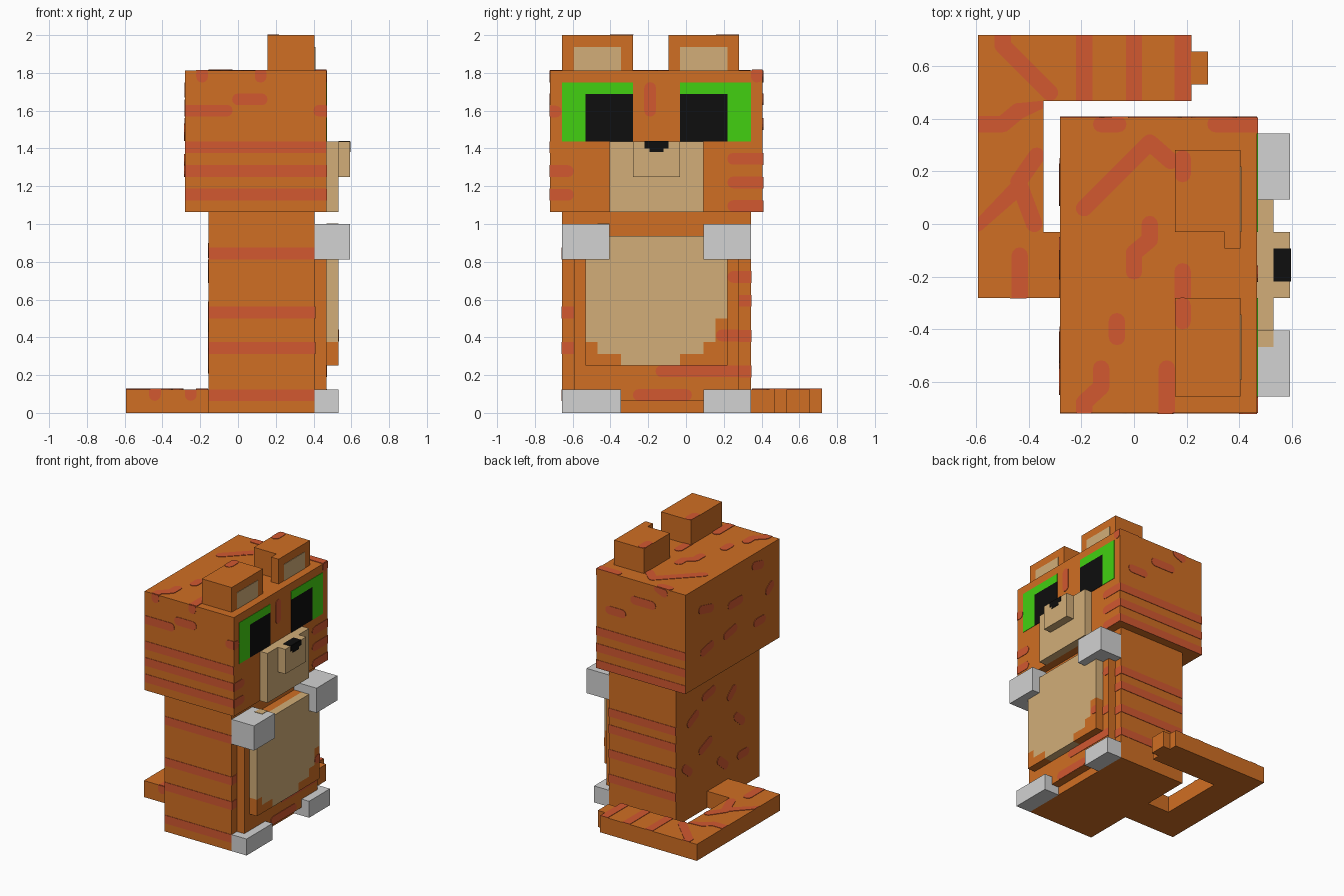
import bpy, bmesh, math
from mathutils import Vector

if "Cube" in bpy.data.objects:
    bpy.data.objects.remove(bpy.data.objects["Cube"])

U = 1 / 16                       # one voxel
OX, OY = -9.5 * U, -11.5 * U     # grid origin
T = 0.003                        # thickness of painted plates


def material(name, rgb):
    lin = [(c / 255 / 12.92) if c < 11 else ((c / 255 + 0.055) / 1.055) ** 2.4 for c in rgb]
    m = bpy.data.materials.new(name)
    m.use_nodes = True
    m.diffuse_color = (*lin, 1)
    b = next(n for n in m.node_tree.nodes if n.type == 'BSDF_PRINCIPLED')
    b.inputs["Base Color"].default_value = (*lin, 1)
    b.inputs["Roughness"].default_value = 0.9
    return m


ORANGE = material("orange fur", (208, 110, 35))
STRIPE = material("rust stripe", (210, 88, 48))
TAN = material("cream fur", (210, 174, 120))
GREY = material("pale grey paw", (210, 210, 210))
BLACK = material("black", (14, 14, 14))
GREEN = material("green eye", (66, 208, 17))


def finish(name, bm, mat):
    bmesh.ops.recalc_face_normals(bm, faces=bm.faces)
    me = bpy.data.meshes.new(name)
    bm.to_mesh(me)
    bm.free()
    me.materials.append(mat)
    ob = bpy.data.objects.new(name, me)
    bpy.context.collection.objects.link(ob)
    return ob


def prism(bm, axis, pts, lo, hi):
    """Extrude a 2D outline along an axis; the outline uses the other two axes in order."""
    def at(p, d):
        v = list(p)
        v.insert(axis, d)
        return bm.verts.new(v)
    a = [at(p, lo) for p in pts]
    b = [at(p, hi) for p in pts]
    bm.faces.new(a)
    bm.faces.new(b[::-1])
    for i in range(len(a)):
        j = (i + 1) % len(a)
        bm.faces.new((a[i], a[j], b[j], b[i]))


def gx(i): return OX + i * U
def gy(j): return OY + j * U


def box(name, mat, i, j, k):
    """Block given by voxel ranges along x, y and z."""
    bm = bmesh.new()
    x, y = [gx(v) for v in i], [gy(v) for v in j]
    prism(bm, 2, [(x[0], y[0]), (x[1], y[0]), (x[1], y[1]), (x[0], y[1])], k[0] * U, k[1] * U)
    return finish(name, bm, mat)


def plate(name, mat, axis, sign, pos, rects):
    """Thin rectangles u0, u1, v0, v1 on a face, in world units."""
    bm = bmesh.new()
    for u0, u1, v0, v1 in rects:
        prism(bm, axis, [(u0, v0), (u1, v0), (u1, v1), (u0, v1)], pos, pos + sign * T)
    return finish(name, bm, mat)


def stripes(name, axis, sign, pos, rect, strokes, r=U / 2):
    """Thin round-ended strokes u0, v0, u1, v1 clipped to the face rectangle."""
    bm = bmesh.new()
    for n, (u0, v0, u1, v1) in enumerate(strokes):
        ang = math.atan2(v1 - v0, u1 - u0)
        pts = []
        for cu, cv, start in ((u1, v1, ang - math.pi / 2), (u0, v0, ang + math.pi / 2)):
            for s in range(7):
                a = start + math.pi * s / 6
                p = (min(max(cu + r * math.cos(a), rect[0]), rect[1]),
                     min(max(cv + r * math.sin(a), rect[2]), rect[3]))
                if not pts or (Vector(p) - Vector(pts[-1])).length > 1e-5:
                    pts.append(p)
        if (Vector(pts[0]) - Vector(pts[-1])).length < 1e-5:
            pts.pop()
        # stagger the heights slightly so crossing strokes stay clean
        prism(bm, axis, pts, pos, pos + sign * (T + n * 0.0001))
    return finish(name, bm, STRIPE)


def bands(a, b, ks):
    """Full-width horizontal strokes at voxel row centres."""
    return [(a - U, (k + 0.5) * U, b + U, (k + 0.5) * U) for k in ks]


# Head, torso and chest
box("head", ORANGE, (5, 17), (0, 18), (17, 29))
box("torso", ORANGE, (7, 16), (1, 17), (0, 17))
box("chest", ORANGE, (16, 17), (2, 16), (1, 15))

# Cream belly with stepped orange lower corners
bm = bmesh.new()
outline = [(3, 15), (3, 6), (4, 6), (4, 5), (6, 5), (6, 4), (11, 4), (11, 5),
           (13, 5), (13, 6), (14, 6), (14, 8), (15, 8), (15, 15)]
prism(bm, 0, [(gy(j), k * U) for j, k in outline], gx(17), gx(18))
finish("belly", bm, TAN)
for n, (j, k) in enumerate([((3, 4), (4, 6)), ((4, 6), (4, 5)), ((11, 13), (4, 5)),
                            ((13, 14), (4, 6)), ((14, 15), (4, 8))]):
    box(f"belly_corner_{n}", ORANGE, (17, 18), j, k)

# Muzzle and nose
box("muzzle", TAN, (17, 18), (5, 13), (17, 23))
box("snout", TAN, (18, 19), (7, 11), (20, 23))
plate("nose_front", BLACK, 0, 1, gx(19), [(gy(8), gy(10), 1.40, 23 * U),
                                          (gy(8.4), gy(9.6), 1.38, 1.40)])
plate("nose_top", BLACK, 2, 1, 23 * U, [(gx(18), gx(19), gy(8), gy(10))])

# Ears with cream insides
box("right_ear", ORANGE, (12, 16), (1, 7), (29, 32))
box("left_ear", ORANGE, (12, 16), (11, 16), (29, 32))
box("left_ear_edge", ORANGE, (15, 16), (10, 11), (29, 32))
plate("ear_insides", TAN, 0, 1, gx(16), [(gy(j), gy(j + 4), 29 * U, 31 * U) for j in (2, 11)])

# Eyes: green L-shapes around black pupils
face = gx(17)
plate("irises", GREEN, 0, 1, face, [
    (gy(1), gy(3), 23 * U, 28 * U), (gy(3), gy(7), 27 * U, 28 * U),
    (gy(15), gy(17), 23 * U, 28 * U), (gy(11), gy(15), 27 * U, 28 * U)])
plate("pupils", BLACK, 0, 1, face, [(gy(j), gy(j + 4), 23 * U, 27 * U) for j in (3, 11)])

# Paws and feet
for side, j, jf in (("right", (1, 5), (1, 6)), ("left", (13, 17), (13, 17))):
    box(side + "_front_paw", GREY, (16, 19), j, (13, 16))
    box(side + "_foot", GREY, (16, 18), jf, (0, 2))
plate("paw_patch", TAN, 2, 1, 16 * U, [(gx(17), gx(18), gy(4), gy(5))])

# Tail curling round the left side
bm = bmesh.new()
curl = [(7, 7), (7, 11), (4, 11), (4, 19), (13, 19), (13, 20), (14, 20), (14, 22),
        (13, 22), (13, 23), (0, 23), (0, 7)]
prism(bm, 2, [(gx(i), gy(j)) for i, j in curl], 0, 2 * U)
finish("tail", bm, ORANGE)

# Stripes on the head
hx, hy, hz = (gx(5), gx(17)), (gy(0), gy(18)), (17 * U, 29 * U)
stripes("head_right_stripes", 1, -1, gy(0), (*hx, *hz), bands(*hx, (18, 20, 22)) + [
    (-0.3, 1.6, -0.06, 1.6), (0, 1.66, 0.125, 1.66), (-0.19, 1.78, -0.19, 1.8),
    (0.12, 1.78, 0.12, 1.8), (0.43, 1.6, 0.5, 1.6)])
stripes("head_left_stripes", 1, 1, gy(18), (*hx, *hz), bands(*hx, (17, 19, 21)) + [
    (0.0, 1.66, 0.15, 1.66), (0.25, 1.53, 0.36, 1.53), (-0.1, 1.78, -0.05, 1.8)])
stripes("face_stripes", 0, 1, face, (*hy, *hz), [
    (0.25, 1.345, 0.5, 1.345), (0.25, 1.22, 0.5, 1.22), (0.25, 1.095, 0.5, 1.095),
    (-0.8, 1.28, -0.625, 1.28), (-0.8, 1.155, -0.625, 1.155), (-0.8, 1.595, -0.69, 1.595),
    (-0.19, 1.6, -0.19, 1.72), (0.375, 1.78, 0.375, 1.85)])
stripes("head_back_marks", 0, -1, gx(5), (*hy, *hz), [
    (0.1, 1.6, 0.22, 1.63), (-0.25, 1.53, -0.13, 1.53), (-0.5, 1.7, -0.42, 1.72),
    (0.1, 1.32, 0.2, 1.3), (-0.18, 1.34, -0.08, 1.32), (-0.52, 1.28, -0.44, 1.28),
    (-0.62, 1.5, -0.58, 1.47)])
stripes("head_top_marks", 2, 1, 29 * U, (*hx, *hy), [
    (-0.19, 0.06, -0.06, 0.19), (-0.06, 0.19, 0.06, 0.31), (0.06, 0.31, 0.14, 0.24),
    (0.06, 0, 0.06, -0.06), (0.06, -0.06, 0, -0.11), (0, -0.11, 0, -0.18),
    (0.185, -0.18, 0.185, -0.3), (-0.065, -0.37, -0.065, -0.43),
    (-0.125, -0.55, -0.125, -0.62), (-0.125, -0.62, -0.19, -0.68),
    (-0.19, -0.68, -0.19, -0.75), (0.125, -0.55, 0.125, -0.75),
    (-0.125, 0.38, -0.06, 0.38), (0.31, 0.38, 0.5, 0.38)])
stripes("ear_top_marks", 2, 1, 2.0, (gx(12), gx(16), gy(1), gy(16)), [
    (0.185, 0.19, 0.185, 0.25), (0.185, -0.37, 0.185, -0.31)])

# Stripes on the body
tx, ty, tz = (gx(7), gx(16)), (gy(1), gy(17)), (0, 17 * U)
stripes("torso_right_stripes", 1, -1, gy(1), (*tx, *tz), bands(*tx, (1, 5, 8, 13)))
stripes("torso_left_stripes", 1, 1, gy(17), (*tx, *tz), bands(*tx, (3, 6, 9, 11)))
for name, y, rows in (("right", (gy(1), gy(2)), (5, 8)), ("left", (gy(16), gy(17)), (3, 6, 9, 11))):
    stripes(f"torso_front_{name}_stripes", 0, 1, gx(16), (*y, *tz), bands(*y, rows))
stripes("chest_stripes", 0, 1, gx(17), (gy(2), gy(16), U, 15 * U), [
    (-0.13, 0.22, 0.4, 0.22), (-0.25, 0.095, 0.0, 0.095),
    (0.22, 0.41, 0.4, 0.41), (0.25, 0.72, 0.4, 0.72)])
stripes("belly_stripe", 0, 1, gx(18), (gy(14), gy(15), 4 * U, 8 * U), [(0.19, 0.41, 0.3, 0.41)])
stripes("torso_back_marks", 0, -1, gx(7), (*ty, *tz), [
    (0.1, 0.76, 0.18, 0.72), (-0.1, 0.87, 0.0, 0.85), (-0.45, 0.5, -0.38, 0.56),
    (-0.06, 0.5, 0.04, 0.46), (-0.35, 0.78, -0.3, 0.74), (0.18, 0.35, 0.24, 0.4),
    (-0.5, 0.25, -0.42, 0.25), (-0.25, 0.24, -0.18, 0.3)])

# Stripes on the tail
stripes("tail_tip_stripes", 2, 1, 2 * U, (gx(0), gx(13), gy(19), gy(23)), [
    (x, 0.4, x, 0.8) for x in (-0.19, 0, 0.185)] + [
    (-0.5, 0.75, -0.5, 0.68), (-0.5, 0.68, -0.32, 0.5)])
stripes("tail_base_stripes", 2, 1, 2 * U, (gx(0), gx(4), gy(7), gy(19)), [
    (-0.34, 0.47, -0.44, 0.43), (-0.44, 0.43, -0.5, 0.38), (-0.5, 0.38, -0.65, 0.38),
    (-0.37, 0.26, -0.44, 0.16), (-0.44, 0.16, -0.38, 0.0), (-0.44, 0.14, -0.6, 0.0),
    (-0.435, -0.12, -0.435, -0.35)])
stripes("tail_side_marks", 1, -1, gy(7), (gx(0), gx(7), 0, 2 * U), [
    (-0.44, 0.095, -0.44, 0.13), (-0.25, 0.095, -0.25, 0.13)])
